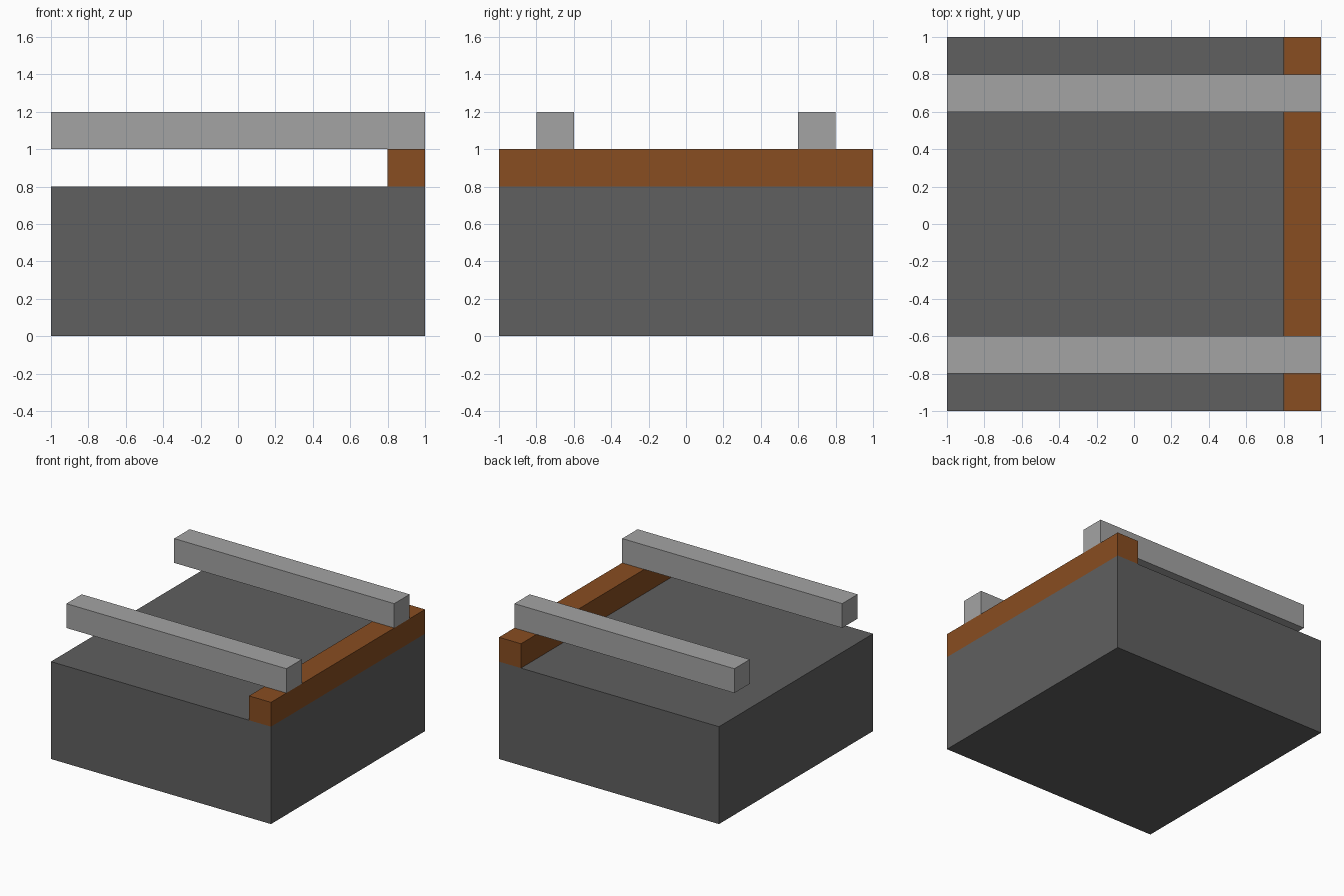
import bpy
import bmesh
from mathutils import Matrix, Vector

if "Cube" in bpy.data.objects:
    bpy.data.objects.remove(bpy.data.objects["Cube"])


def material(name, color):
    mat = bpy.data.materials.new(name)
    mat.diffuse_color = (*color, 1.0)
    mat.use_nodes = True
    mat.node_tree.nodes["Principled BSDF"].inputs["Base Color"].default_value = mat.diffuse_color
    return mat


def box(name, low, high, mat):
    """Flat-faced box between two opposite corners."""
    low, high = Vector(low), Vector(high)
    bm = bmesh.new()
    bmesh.ops.create_cube(bm, size=1.0, matrix=Matrix.LocRotScale(
        None, None, high - low))
    mesh = bpy.data.meshes.new(name)
    bm.to_mesh(mesh)
    bm.free()
    mesh.materials.append(mat)
    obj = bpy.data.objects.new(name, mesh)
    obj.location = (low + high) / 2
    bpy.context.collection.objects.link(obj)
    return obj


dark_grey = material("dark grey", (0.116, 0.116, 0.116))
light_grey = material("light grey", (0.371, 0.371, 0.371))
brown = material("brown", (0.246, 0.074, 0.015))

# Solid base block
box("base", (-1, -1, 0), (1, 1, 0.8), dark_grey)

# Wooden sleeper along the right edge
box("sleeper", (0.8, -1, 0.8), (1, 1, 1), brown)

# Two parallel rails resting on the sleeper
for name, y in (("front_rail", -0.7), ("back_rail", 0.7)):
    box(name, (-1, y - 0.1, 1), (1, y + 0.1, 1.2), light_grey)
